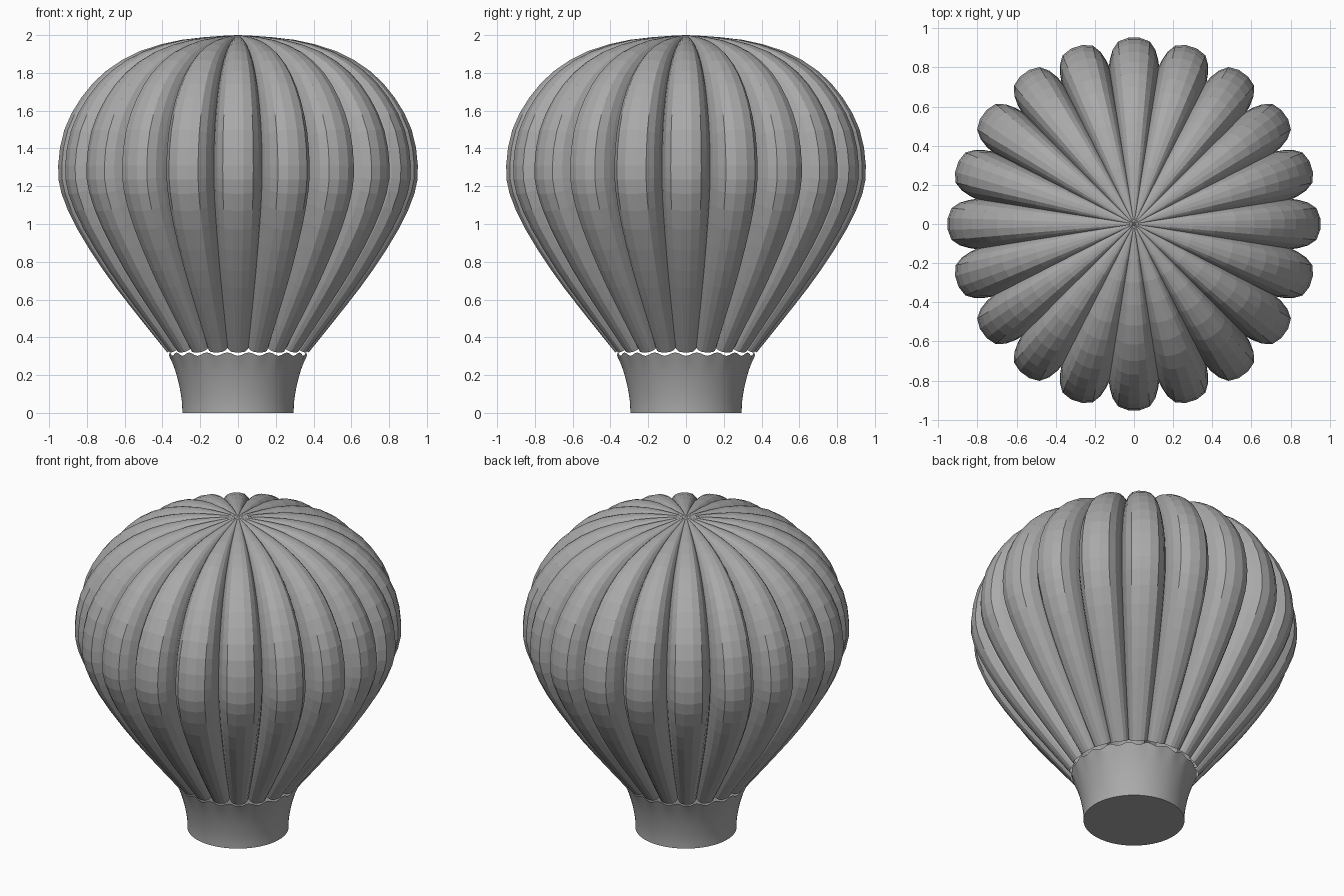
import bpy, bmesh, math
from mathutils import Vector

cube = bpy.data.objects.get("Cube")
if cube:
    bpy.data.objects.remove(cube)

GORES = 20
FABRIC = (0.4, 0.4, 0.4, 1)

fabric = bpy.data.materials.new("grey fabric")
fabric.use_nodes = True
fabric.diffuse_color = FABRIC
fabric.node_tree.nodes["Principled BSDF"].inputs["Base Color"].default_value = FABRIC


def smooth_profile(points, steps):
    """Catmull-Rom curve through (radius, height) points."""
    pts = [Vector(p) for p in points]
    pts = [2 * pts[0] - pts[1]] + pts + [2 * pts[-1] - pts[-2]]
    out = []
    for a, b, c, d in zip(pts, pts[1:], pts[2:], pts[3:]):
        for i in range(steps):
            t = i / steps
            out.append(0.5 * (2 * b + (c - a) * t + (2 * a - 5 * b + 4 * c - d) * t * t
                              + (3 * b - a - 3 * c + d) * t ** 3))
    return out + [pts[-2]]


def ring(bm, angles, place):
    """One closed row of vertices; place(angle) gives (radius, height)."""
    row = []
    for a in angles:
        r, z = place(a)
        row.append(bm.verts.new((r * math.sin(a), -r * math.cos(a), z)))
    return row


def bridge(bm, low, high):
    n = len(low)
    for i in range(n):
        j = (i + 1) % n
        bm.faces.new((low[i], low[j], high[j], high[i]))


def finish(bm, name):
    mesh = bpy.data.meshes.new(name)
    bm.to_mesh(mesh)
    bm.free()
    mesh.materials.append(fabric)
    obj = bpy.data.objects.new(name, mesh)
    bpy.context.collection.objects.link(obj)
    return obj


# Envelope: puffed gores pinched in along the seams
outline = smooth_profile([(0.375, 0.32), (0.575, 0.57), (0.71, 0.75), (0.85, 0.97),
                          (0.935, 1.16), (0.953, 1.31), (0.92, 1.5), (0.83, 1.67),
                          (0.70, 1.81), (0.52, 1.915), (0.30, 1.975), (0.06, 1.998)], 2)
across = [-1, -0.92, -0.78, -0.55, -0.2, 0.2, 0.55, 0.78, 0.92]
half = math.pi / GORES
gore_angles = [(2 * g + t) * half for g in range(GORES) for t in across]
bulge = across * GORES

bm = bmesh.new()
rows = []
for i, p in enumerate(outline):
    tangent = (outline[min(i + 1, len(outline) - 1)] - outline[max(i - 1, 0)]).normalized()
    normal = Vector((tangent.y, -tangent.x))
    depth = 0.135 * (p.x / 0.953) ** 1.4
    shape = dict(zip(gore_angles, bulge))
    rows.append(ring(bm, gore_angles,
                     lambda a: p - normal * depth * abs(shape[a]) ** 3.5))
for low, high in zip(rows, rows[1:]):
    bridge(bm, low, high)
crown = bm.verts.new((0, 0, 2))
for a, b in zip(rows[-1], rows[-1][1:] + rows[-1][:1]):
    bm.faces.new((a, b, crown))
finish(bm, "envelope")

# Skirt: flared tube with a scalloped upper edge and a closed base
SEGMENTS = GORES * 6
angles = [2 * math.pi * i / SEGMENTS for i in range(SEGMENTS)]
flare = smooth_profile([(0.295, 0), (0.297, 0.06), (0.312, 0.15), (0.335, 0.235),
                        (0.365, 0.32)], 2)
bm = bmesh.new()
rows = []
for p in flare:
    dip = 0.018 * (p.y / 0.32) ** 6
    rows.append(ring(bm, angles, lambda a: (
        p.x, p.y - dip * (1 - math.sin(a * GORES / 2) ** 2))))
for low, high in zip(rows, rows[1:]):
    bridge(bm, low, high)
bm.faces.new(rows[0][::-1])
skirt = finish(bm, "skirt")

bpy.ops.object.select_all(action="DESELECT")
skirt.select_set(True)
bpy.context.view_layer.objects.active = skirt
bpy.ops.object.shade_smooth_by_angle(angle=math.radians(30))
